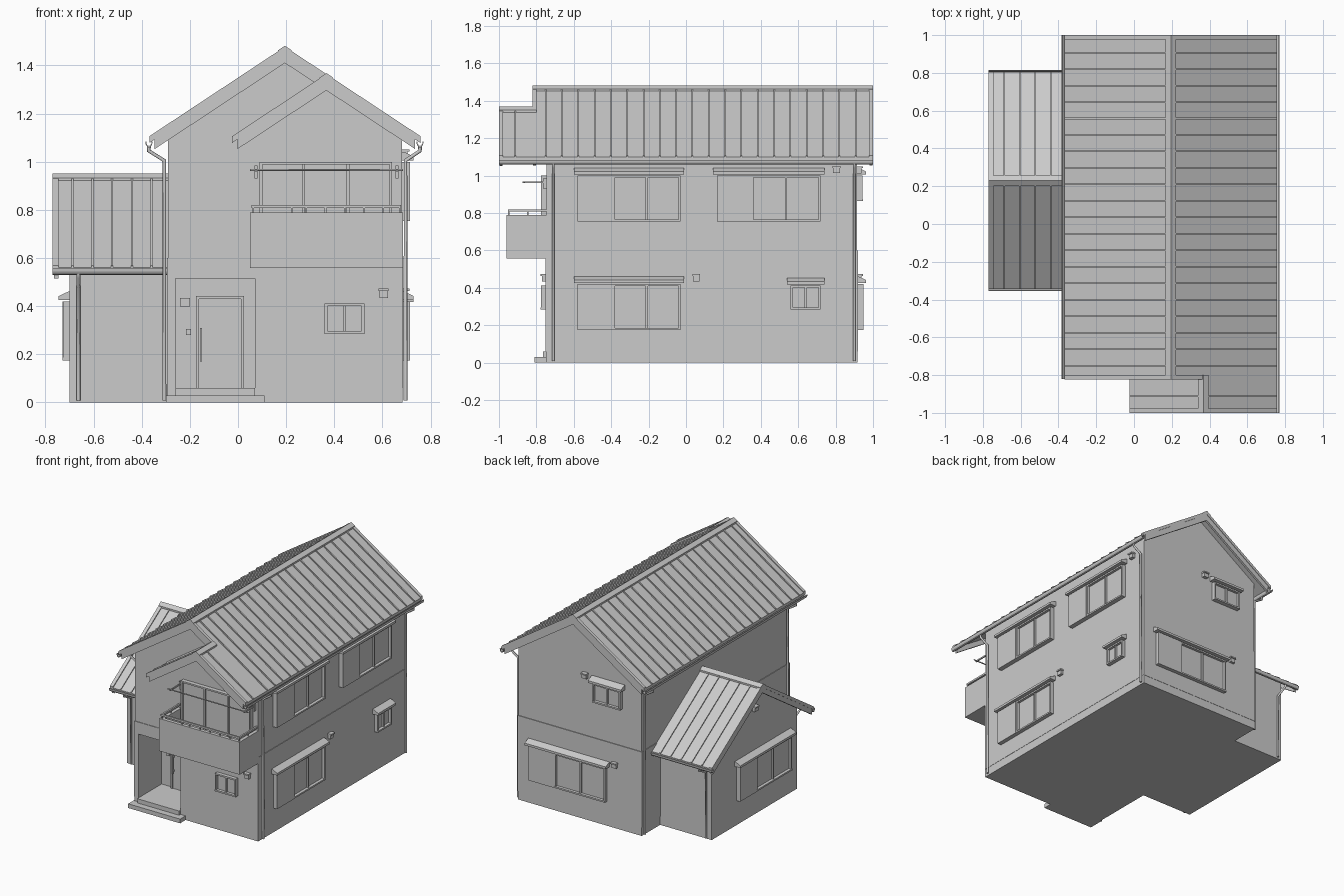
import bpy, bmesh, math

if "Cube" in bpy.data.objects:
    bpy.data.objects.remove(bpy.data.objects["Cube"])

# ---------- helpers ----------
PLACE = {'x': lambda p, q, c: (c, p, q), 'y': lambda p, q, c: (p, c, q), 'z': lambda p, q, c: (p, q, c)}
FACES = {'front': ('y', -0.75, -1), 'back': ('y', 0.918, 1), 'right': ('x', 0.685, 1),
         'annex': ('x', -0.70, -1), 'porch': ('y', -0.49, -1)}


def build(name, parts):
    """One object from prisms given as (profile, axis, start, end)."""
    bm = bmesh.new()
    for pts, axis, a, b in parts:
        lo = [bm.verts.new(PLACE[axis](p, q, a)) for p, q in pts]
        hi = [bm.verts.new(PLACE[axis](p, q, b)) for p, q in pts]
        bm.faces.new(lo)
        bm.faces.new(hi[::-1])
        for i in range(len(pts)):
            j = (i + 1) % len(pts)
            bm.faces.new((lo[i], lo[j], hi[j], hi[i]))
    bmesh.ops.recalc_face_normals(bm, faces=bm.faces)
    me = bpy.data.meshes.new(name)
    bm.to_mesh(me)
    bm.free()
    ob = bpy.data.objects.new(name, me)
    bpy.context.collection.objects.link(ob)
    return ob


def box(x0, x1, y0, y1, z0, z1):
    return ([(x0, y0), (x1, y0), (x1, y1), (x0, y1)], 'z', z0, z1)


def on(face, u0, u1, z0, z1, d0, d1):
    """Box on a wall, reaching from d0 to d1 outward."""
    axis, pos, s = FACES[face]
    p, q = sorted((pos + s * d0, pos + s * d1))
    return box(u0, u1, p, q, z0, z1) if axis == 'y' else box(p, q, u0, u1, z0, z1)


def hood(face, u0, u1, z, d=0.045):
    axis, pos, s = FACES[face]
    pts = [(pos - s * .01, z), (pos - s * .01, z + .035), (pos + s * .005, z + .035),
           (pos + s * d, z + .016), (pos + s * d, z)]
    return (pts, 'x' if axis == 'y' else 'y', u0, u1)


def window(name, face, u0, u1, z0, z1, shutter=None, hooded=True, panes=2, d=0.026):
    """Framed sliding window, optional shutter box (u range) and hood."""
    f = 0.011
    parts = [on(face, u0, u0 + f, z0, z1, -.01, d), on(face, u1 - f, u1, z0, z1, -.01, d),
             on(face, u0, u1, z0, z0 + f, -.01, d + .003), on(face, u0, u1, z1 - f, z1, -.01, d),
             on(face, u0, u1, z0, z1, -.01, d * .3)]
    for i in range(1, panes):
        m = u0 + (u1 - u0) * i / panes
        parts.append(on(face, m - .006, m + .006, z0, z1, -.01, d * .75))
    lo, hi = u0, u1
    if shutter:
        parts.append(on(face, *shutter, z0, z1, -.01, d + .004))
        lo, hi = min(lo, shutter[0]), max(hi, shutter[1])
    if hooded:
        parts.append(hood(face, lo - .02, hi + .02, z1 + .006))
    build(name, parts)


def vent(name, face, u, z):
    build(name, [on(face, u - .018, u + .018, z - .018, z + .012, -.01, .02),
                 on(face, u - .021, u + .021, z + .01, z + .02, -.01, .028)])


def slope(axis, r, zr, e, a, b, top=0.0, t=0.02):
    """Sloping strip from ridge r to eave e, top offset and vertical thickness."""
    ze = zr - PITCH * abs(e - r)
    return ([(r, zr + top), (e, ze + top), (e, ze + top - t), (r, zr + top - t)], axis, a, b)


def cap(axis, r, zr, a, b):
    w, k = .028, .028 * PITCH
    return ([(r, zr + .012), (r + w, zr + .012 - k), (r + w, zr - .004 - k), (r, zr - .004),
             (r - w, zr - .004 - k), (r - w, zr + .012 - k)], axis, a, b)


def gutter(name, axis, c, z, a, b, r=0.015):
    arc = [math.pi * (1 + i / 6) for i in range(7)]
    pts = [(c + r * math.cos(t), z + 1.7 * r * math.sin(t)) for t in arc]
    pts += [(c + .75 * r * math.cos(t), z + 1.2 * r * math.sin(t)) for t in arc[::-1]]
    build(name, [(pts, axis, a, b)])


def pipe(name, pts, r=0.008):
    cu = bpy.data.curves.new(name, 'CURVE')
    cu.dimensions = '3D'
    cu.bevel_depth, cu.bevel_resolution, cu.use_fill_caps = r, 1, True
    sp = cu.splines.new('POLY')
    sp.points.add(len(pts) - 1)
    for p, co in zip(sp.points, pts):
        p.co = (*co, 1)
    bpy.context.collection.objects.link(bpy.data.objects.new(name, cu))


PITCH = 0.66
RX, RZ = 0.195, 1.47               # main ridge
SX = 0.367                         # front gable ridge, on the same right slope
SZ = RZ - PITCH * (SX - RX)
AY, AZ = 0.23, 0.94                # annex ridge
L, R, F, B = -0.295, 0.685, -0.75, 0.92

# ---------- walls ----------
plan = [(L, F), (-.26, F), (-.26, -.49), (.07, -.49), (.07, F), (R, F), (R, B), (L, B)]
build('lower_walls', [(plan, 'z', 0.06, 0.515), box(L, R, F, B, .515, .6)])
build('foundation', [box(L + .002, R - .002, F + .002, B - .002, 0, .06)])
l, r = L + .004, R - .004
zw = RZ - .015 - PITCH * (RX - l)
build('upper_walls', [([(l, .59), (r, .59), (r, zw), (RX, RZ - .015), (l, zw)], 'y', F + .004, B - .005)])
za = AZ - .015 - PITCH * .48
build('annex_walls', [([(AY - .48, 0), (AY + .48, 0), (AY + .48, za), (AY, AZ - .015), (AY - .48, za)],
                       'x', -.70, L + .02)])

# ---------- roofs ----------
EL, ER, SL = -.368, .758, -.025
build('main_roof', [slope('y', RX, RZ, EL, -.82, .995), slope('y', RX, RZ, ER, -.82, .995)])
build('front_gable_roof', [slope('y', SX, SZ, SL, -1, F + .01), slope('y', SX, SZ, ER, -1, -.82)])
build('annex_roof', [slope('x', AY, AZ, AY + s * .575, -.765, L + .01) for s in (-1, 1)])

seams = []
for i in range(21):
    y = -.751 + .0873 * i
    if y < .99:
        seams += [slope('y', RX, RZ, e, y - .004, y + .004, .008) for e in (EL, ER)]
seams += [slope('y', SX, SZ, e, -.916, -.908, .008) for e in (SL, ER)]
for i in range(5):
    x = -.687 + .082 * i
    seams += [slope('x', AY, AZ, AY + s * .575, x - .004, x + .004, .008) for s in (-1, 1)]
build('roof_seams', seams)
build('ridge_caps', [cap('y', RX, RZ, -.82, 1), cap('y', SX, SZ, -1, -.8), cap('x', AY, AZ, -.77, L + .01)])

# barge boards, with a thin edge trim above
barge = []
for (rx, rz, e, a, b) in [(RX, RZ, EL, -.822, -.80), (RX, RZ, SX, -.822, -.80), (RX, RZ, EL, .978, 1),
                          (RX, RZ, ER, .978, 1), (SX, SZ, SL, -1, -.978), (SX, SZ, ER, -1, -.978)]:
    m = 0 if e == SX else .022 * (1 if e > rx else -1)
    barge += [slope('y', rx, rz, e - m, a + .003, b - .003, -.015, .045), slope('y', rx, rz, e, a, b, .008, .024)]
for s in (-1, 1):
    barge += [slope('x', AY, AZ, AY + s * .56, -.765, -.745, -.015, .04),
              slope('x', AY, AZ, AY + s * .575, -.77, -.745, .008, .024)]
build('barge_boards', barge)

# ---------- gutters and downspouts ----------
gutter('gutter_left', 'y', -.37, 1.084, -.82, 1)
gutter('gutter_right', 'y', .756, 1.084, -1, 1)
gutter('annex_gutter_front', 'x', AY - .57, .556, -.77, L)
gutter('annex_gutter_back', 'x', AY + .57, .556, -.77, L)
for side, g, w in (('left', -.37, -.306), ('right', .756, .696)):
    for end, y in (('front', -.71), ('back', .90)):
        pipe(f'downspout_{side}_{end}', [(g, y, 1.065), (g, y, 1.045), (w, y, 1.005), (w, y, 0.008)])
for end, s in (('front', -1), ('back', 1)):
    g, w = AY + s * .57, AY + s * .491
    pipe(f'annex_downspout_{end}', [(-.663, g, .54), (-.663, g, .52), (-.663, w, .48), (-.663, w, .008)])

# ---------- windows and vents ----------
window('right_upper_front_window', 'right', -.39, -.03, .755, 1.0, (-.58, -.39))
window('right_upper_back_window', 'right', .35, .72, .755, 1.0, (.165, .35))
window('right_lower_window', 'right', -.39, -.03, .175, .42, (-.58, -.39))
window('right_small_window', 'right', .56, .72, .285, .412)
window('front_small_window', 'front', .36, .525, .285, .412, hooded=False)
window('balcony_window', 'front', .09, .64, .59, 1.0, hooded=False, panes=3)
window('back_upper_window', 'back', -.14, .08, .865, 1.0)
window('back_lower_window', 'back', -.02, .38, .175, .42, (.38, .58))
window('annex_window', 'annex', -.16, .24, .175, .42, (.24, .43))
vent('right_lower_vent', 'right', .055, .453)
vent('right_upper_vent', 'right', .805, 1.032)
vent('front_vent', 'front', .605, .453)
vent('back_upper_vent', 'back', .15, 1.03)
vent('back_lower_vent', 'back', -.085, .453)
vent('annex_vent', 'annex', .23, .76)

# ---------- entrance ----------
build('entry_step', [box(-.30, .11, -.81, -.70, 0, .03), box(-.26, .07, -.765, -.6, .0, .06)])
build('door', [on('porch', -.165, .015, .06, .43, -.01, .012), on('porch', -.175, -.163, .06, .442, -.01, .02),
               on('porch', .013, .025, .06, .442, -.01, .02), on('porch', -.175, .025, .43, .442, -.01, .02)])
build('door_handle', [on('porch', -.158, -.15, .17, .31, .022, .032)]
      + [on('porch', -.158, -.15, z, z + .01, .0, .025) for z in (.185, .285)])
build('porch_lamp', [on('porch', -.24, -.20, .398, .435, -.01, .025)])
build('intercom', [on('porch', -.217, -.195, .28, .305, -.01, .012)])

# ---------- balcony ----------
build('balcony', [box(.05, R, -.96, F + .01, .558, .585), box(.05, R, -.96, -.935, .58, .79),
                  box(.05, .075, -.96, F + .01, .58, .79), box(R - .025, R, -.96, F + .01, .58, .79)])
rail = [box(.057, .678, -.953, -.941, .807, .82)]
rail += [box(x, x + .012, -.953, F + .01, .807, .82) for x in (.057, .666)]
rail += [box(x, x + .007, -.951, -.943, .785, .81) for x in (.06, .22, .28, .36, .44, .52, .60, .668)]
rail += [box(x, x + .007, -.85, -.843, .785, .81) for x in (.06, .668)]
build('balcony_rail', rail)
build('laundry_brackets', [p for x in (.075, .66) for p in (
    box(x - .004, x + .004, -.875, F + .01, .96, .97), box(x - .006, x + .006, -.765, F + .01, .93, .985))])
pipe('laundry_pole', [(.05, -.865, .966), (.685, -.865, .966)], .004)
